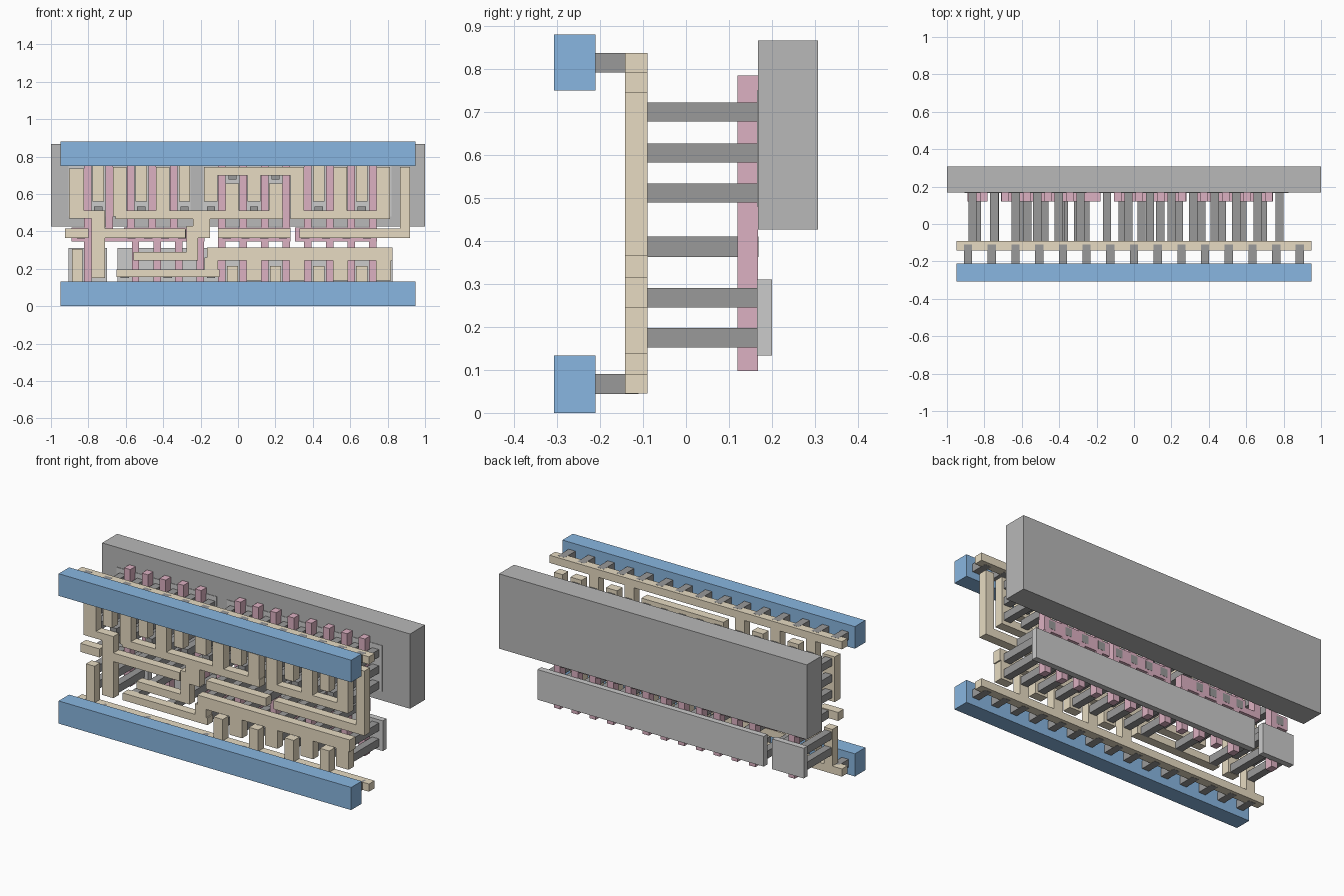
import bpy, bmesh

PITCH = 0.1153


def material(name, rgb):
    m = bpy.data.materials.new(name)
    m.diffuse_color = (*rgb, 1)
    return m


TAN = material("tan", (0.80, 0.71, 0.54))
PINK = material("pink", (0.72, 0.44, 0.54))
BLUE = material("blue", (0.25, 0.47, 0.75))
DARK = material("dark_grey", (0.32, 0.32, 0.32))
MID = material("mid_grey", (0.48, 0.48, 0.48))
LIGHT = material("light_grey", (0.62, 0.62, 0.62))


def layer(name, mat, y0, y1, rects):
    """One object of boxes: each rect is x0, x1, z0, z1 extruded from y0 to y1."""
    bm = bmesh.new()
    for x0, x1, z0, z1 in rects:
        cube = bmesh.ops.create_cube(bm, size=1)
        for v in cube["verts"]:
            v.co = ((x0 + x1) / 2 + v.co.x * (x1 - x0),
                    (y0 + y1) / 2 + v.co.y * (y1 - y0),
                    (z0 + z1) / 2 + v.co.z * (z1 - z0))
    me = bpy.data.meshes.new(name)
    bm.to_mesh(me)
    bm.free()
    me.materials.append(mat)
    bpy.context.collection.objects.link(bpy.data.objects.new(name, me))


def col(x, z0, z1, w=0.072):
    return (x - w / 2, x + w / 2, z0, z1)


# Column positions: gates, and the wire columns between them
left_gates = [-0.804 + PITCH * i for i in range(5)]
right_gates = [-0.087 + PITCH * i for i in range(8)]
low_gates = [-0.804] + [-0.548 + PITCH * i for i in range(4)]
p_left = [-0.863 + PITCH * i for i in range(6)]
right = [-0.145 + PITCH * i for i in range(9)]
n_left = [-0.86, -0.745] + [-0.606 + PITCH * i for i in range(4)]

# Back slab and the thin pads
layer("back_slab", MID, 0.168, 0.307, [(-1, 1, 0.427, 0.866)])
layer("upper_pads", LIGHT, 0.165, 0.2, [(-0.905, -0.255, 0.48, 0.75), (-0.187, 0.82, 0.48, 0.75)])
layer("lower_pads", LIGHT, 0.165, 0.2, [(-0.905, -0.70, 0.133, 0.31), (-0.645, 0.825, 0.133, 0.31)])

# Pink gate strips and their cross bars
gates = [col(x, 0.36, 0.785, 0.04) for x in left_gates]
gates += [col(x, 0.097, 0.36, 0.04) for x in low_gates]
gates += [col(x, 0.097, 0.785, 0.04) for x in right_gates]
gates += [(-0.89, -0.784, 0.345, 0.42), (-0.71, -0.53, 0.345, 0.38),
          (-0.61, -0.27, 0.345, 0.42), (-0.28, -0.18, 0.345, 0.42),
          (-0.107, 0.28, 0.345, 0.42), (0.305, 0.742, 0.345, 0.42)]
layer("gate_strips", PINK, 0.12, 0.168, gates)

# Long posts between the wiring and the back layers
posts = [col(x, z - 0.022, z + 0.022, 0.044) for x in p_left + right for z in (0.512, 0.605, 0.70)]
posts += [col(x, z - 0.023, z + 0.023, 0.044)
          for x in n_left[:2] + right[::2] for z in (0.175, 0.268)]
posts += [col(x, 0.152, 0.197, 0.044) for x in n_left[2::2] + right[1::2]]
posts += [col(x, 0.245, 0.29, 0.044) for x in n_left[3::2]]
layer("posts", DARK, -0.09, 0.1665, posts)
gate_x = [-0.84, -0.57, -0.48, -0.39, -0.3, -0.06, 0.04, 0.14, 0.24, 0.36, 0.47, 0.58, 0.69]
layer("gate_posts", DARK, -0.09, 0.169, [col(x, 0.363, 0.41, 0.044) for x in gate_x])

# Tan rails
layer("tan_rails", TAN, -0.142, -0.09, [(-0.95, 0.95, 0.045, 0.09), (-0.95, 0.95, 0.792, 0.837)])

# Fingers hanging from the top rail and rising from the bottom rail
fingers = [col(x, 0.56, 0.80, 0.06) for x in p_left[1::2] + [right[5], right[7]]]
fingers += [col(x, 0.08, 0.215, 0.06) for x in right[1::2]]
fingers += [col(-0.86, 0.08, 0.305, 0.055)]
layer("rail_fingers", TAN, -0.142, -0.09, fingers)

# Left wire: upper finger, jog, long drop and side bar
layer("left_wire", TAN, -0.142, -0.09, [
    col(p_left[0], 0.47, 0.735, 0.08), (-0.903, -0.71, 0.47, 0.512),
    (-0.783, -0.71, 0.15, 0.48), (-0.72, -0.28, 0.365, 0.415)])
layer("input_bars", TAN, -0.142, -0.09, [
    (-0.925, -0.80, 0.365, 0.415), (-0.107, 0.28, 0.365, 0.415)])

# Middle wire: comb with a stepped drop
layer("middle_wire", TAN, -0.142, -0.09,
      [(-0.655, 0.24, 0.467, 0.512), (-0.24, -0.15, 0.365, 0.48),
       (-0.275, -0.19, 0.365, 0.43), (-0.275, -0.215, 0.245, 0.40), (-0.56, -0.215, 0.245, 0.29)]
      + [col(x, 0.48, 0.745) for x in (p_left[2], p_left[4])]
      + [col(x, 0.48, 0.655) for x in (right[1], right[3])])

# Bridge with fingers, joined to the right comb
layer("right_comb", TAN, -0.142, -0.09,
      [(right[0] - 0.036, right[4] + 0.036, 0.70, 0.745), (0.285, 0.813, 0.467, 0.512)]
      + [col(right[i], 0.56, 0.745) for i in (0, 2)]
      + [col(right[i], 0.467, 0.745) for i in (4, 6, 8)])

# Right end wire
layer("right_wire", TAN, -0.142, -0.09, [(0.33, 0.92, 0.365, 0.415), (0.865, 0.92, 0.365, 0.745)])

# Lower comb and its long left bar
layer("lower_comb", TAN, -0.142, -0.09,
      [(-0.165, 0.825, 0.215 + 0.03, 0.315), (-0.65, -0.10, 0.155, 0.197)]
      + [col(right[i], 0.138, 0.31, 0.08) for i in (2, 4, 6, 8)]
      + [(-0.18, -0.107, 0.155, 0.26)])

# Blue front rails and the short studs behind them
layer("front_rails", BLUE, -0.307, -0.21, [(-0.95, 0.95, 0, 0.133), (-0.95, 0.95, 0.75, 0.88)])
layer("studs", DARK, -0.212, -0.11, [
    col(-0.887 + 0.1267 * i, z, z + 0.046, 0.044) for i in range(15) for z in (0.044, 0.7915)])
